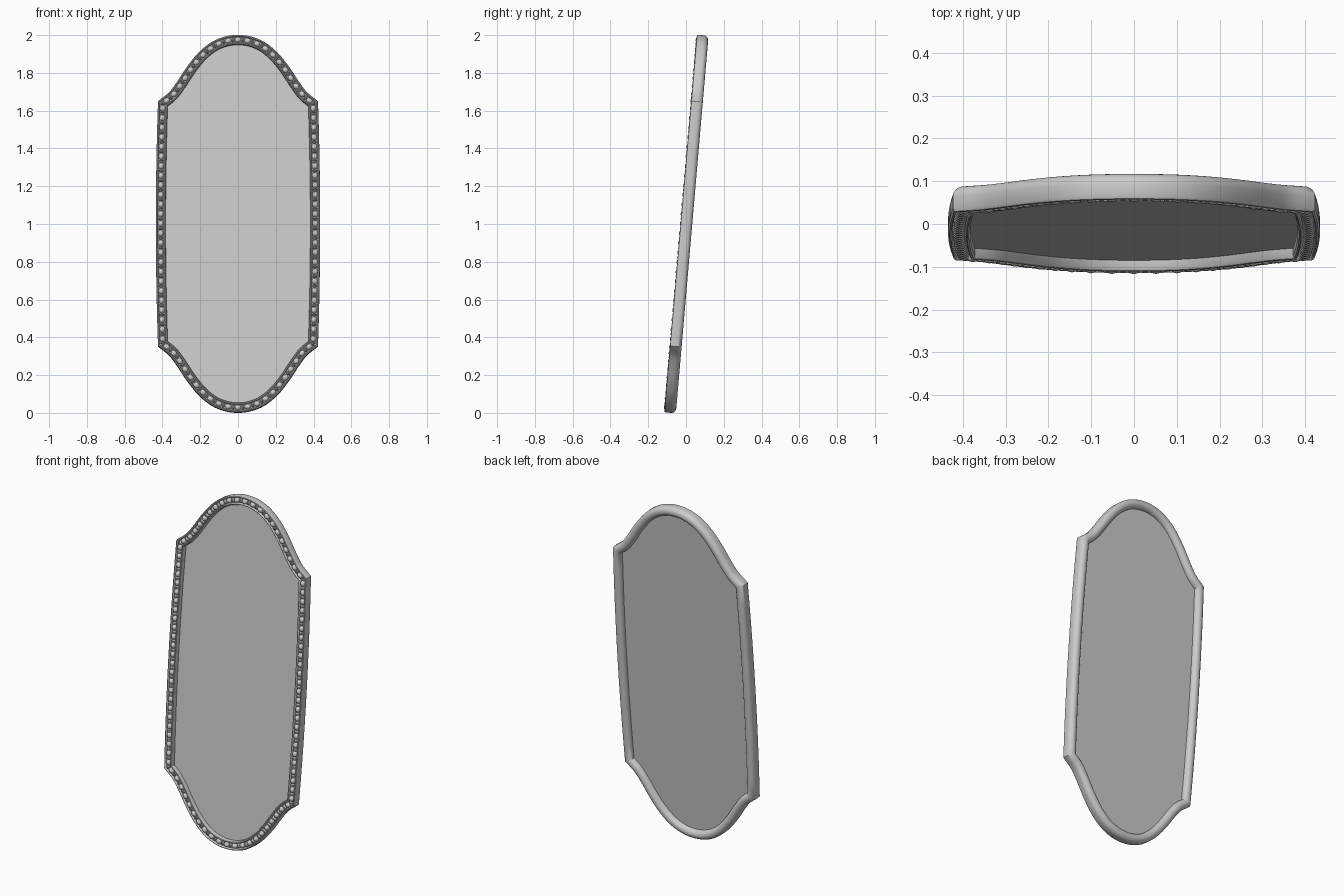
import bpy, bmesh, math
from mathutils import Vector, Matrix

if "Cube" in bpy.data.objects:
    bpy.data.objects.remove(bpy.data.objects["Cube"])

TILT = Matrix.Translation((0, 0, 1)) @ Matrix.Rotation(math.radians(-4.95), 4, 'X')


def finish(name, bm, angle=40):
    bmesh.ops.recalc_face_normals(bm, faces=bm.faces)
    bm.transform(TILT)
    me = bpy.data.meshes.new(name)
    bm.to_mesh(me)
    bm.free()
    ob = bpy.data.objects.new(name, me)
    bpy.context.collection.objects.link(ob)
    bpy.ops.object.select_all(action='DESELECT')
    bpy.context.view_layer.objects.active = ob
    ob.select_set(True)
    bpy.ops.object.shade_smooth_by_angle(angle=math.radians(angle))
    return ob


def catmull(pts, steps):
    p = [pts[0] * 2 - pts[1]] + pts + [pts[-1] * 2 - pts[-2]]
    out = []
    for i in range(1, len(p) - 2):
        for s in range(steps):
            t = s / steps
            a, b, c, d = p[i - 1:i + 3]
            out.append(0.5 * (2 * b + (c - a) * t + (2 * a - 5 * b + 4 * c - d) * t * t
                              + (3 * b - a - 3 * c + d) * t ** 3))
    return out + [pts[-1]]


# Frame centre line (x, height from centre): bowed sides, ogee arches
half = [(.398, .638), (.345, .682), (.30, .742), (.25, .818), (.19, .892), (.125, .944), (.06, .97)]
arch = [Vector(p) for p in half] + [Vector((0, .977))] + [Vector((-x, h)) for x, h in reversed(half)]
top = catmull(arch, 5)
side = [Vector((.398 + .011 * (1 - (i / 6) ** 2), .638 * i / 6)) for i in range(-6, 7)]
segments = [side, top, [-p for p in side], [-p for p in top]]
loop = [p for seg in segments for p in seg[:-1]]
n = len(loop)

# Frame moulding: rounded back, beaded channel between two lips at the front
section = [(-.014, -.016), (-.016, -.026), (-.019, -.029), (-.023, -.027), (-.026, -.020), (-.026, .008)]
section += [(-.026 * math.cos(a), .008 + .025 * math.sin(a)) for a in
            [math.pi * k / 10 for k in range(1, 10)]]
section += [(-u, v) for u, v in reversed(section[:6])]

bm = bmesh.new()
rings = []
for i, p in enumerate(loop):
    d0 = (p - loop[i - 1]).normalized()
    d1 = (loop[(i + 1) % n] - p).normalized()
    n0, n1 = Vector((d0.y, -d0.x)), Vector((d1.y, -d1.x))
    m = (n0 + n1) / (1 + n0.dot(n1))
    rings.append([bm.verts.new((p.x + m.x * u, v, p.y + m.y * u)) for u, v in section])
k = len(section)
for i in range(n):
    a, b = rings[i], rings[(i + 1) % n]
    for j in range(k):
        bm.faces.new((a[j], a[(j + 1) % k], b[(j + 1) % k], b[j]))
finish("frame", bm)

# Mirror panel: thin plate held in the middle of the frame depth
bm = bmesh.new()
face = bm.faces.new([bm.verts.new((p.x * .97, -.003, p.y * .99)) for p in loop])
ext = bmesh.ops.extrude_face_region(bm, geom=[face], use_keep_orig=True)
bmesh.ops.translate(bm, vec=(0, .006, 0), verts=[e for e in ext['geom'] if isinstance(e, bmesh.types.BMVert)])
finish("mirror_panel", bm)


def sample(seg, dist):
    for a, b in zip(seg, seg[1:]):
        length = (b - a).length
        if dist <= length:
            break
        dist -= length
    return a.lerp(b, dist / length), (b - a).normalized()


# Bead-and-reel trim: round beads with a pair of thin discs between
bm = bmesh.new()
for seg in segments:
    total = sum((b - a).length for a, b in zip(seg, seg[1:]))
    count = round(total / .052)
    step = total / count
    for i in range(count):
        for off, size in ((.5, (.015, .015, .017)), (.06, (.013, .013, .0045)), (.94, (.013, .013, .0045))):
            p, d = sample(seg, (i + off) * step)
            rot = Vector((d.x, 0, d.y)).to_track_quat('Z', 'Y').to_matrix().to_4x4()
            mat = Matrix.Translation((p.x, -.018, p.y)) @ rot @ Matrix.Diagonal((*size, 1))
            bmesh.ops.create_uvsphere(bm, u_segments=12, v_segments=8, radius=1, matrix=mat)
finish("bead_trim", bm, 80)
